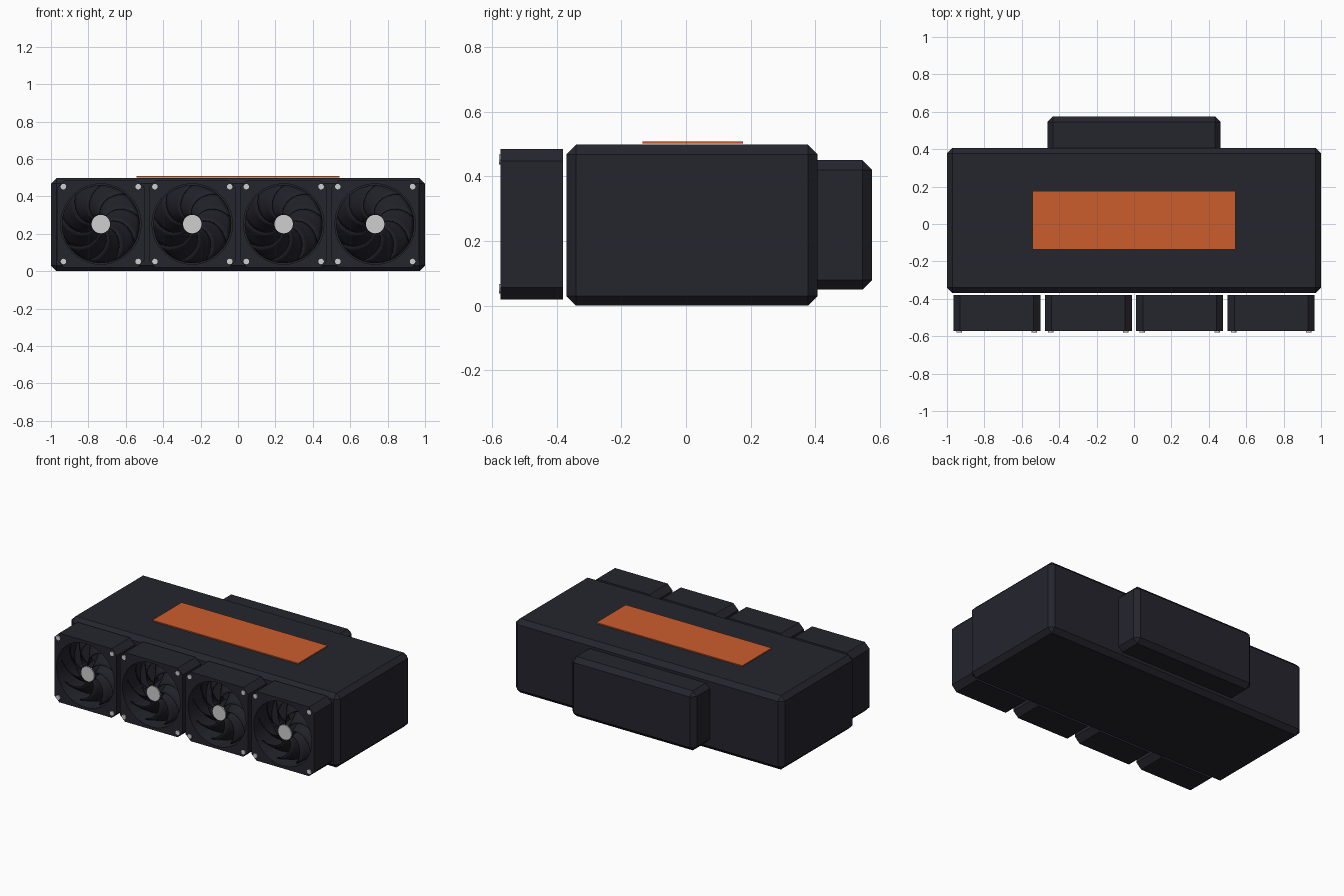
import bpy, bmesh, math
from mathutils import Matrix, Vector

old = bpy.data.objects.get("Cube")
if old:
    bpy.data.objects.remove(old, do_unlink=True)


def material(name, rgb, rough=0.6):
    m = bpy.data.materials.new(name)
    m.use_nodes = True
    m.diffuse_color = (*rgb, 1)
    bsdf = m.node_tree.nodes["Principled BSDF"]
    bsdf.inputs["Base Color"].default_value = (*rgb, 1)
    bsdf.inputs["Roughness"].default_value = rough
    return m


DARK = material("dark_charcoal", (0.018, 0.018, 0.027))
BLADE = material("blade_charcoal", (0.015, 0.015, 0.022))
ORANGE = material("burnt_orange", (0.60, 0.11, 0.026))
SILVER = material("silver", (0.62, 0.62, 0.63))


def finish(bm, name, mat):
    bmesh.ops.recalc_face_normals(bm, faces=bm.faces)
    mesh = bpy.data.meshes.new(name)
    bm.to_mesh(mesh)
    bm.free()
    mesh.materials.append(mat)
    obj = bpy.data.objects.new(name, mesh)
    bpy.context.collection.objects.link(obj)
    return obj


def box(name, low, high, mat, chamfer=0.0):
    low, high = Vector(low), Vector(high)
    bm = bmesh.new()
    bmesh.ops.create_cube(bm, size=1)
    bmesh.ops.scale(bm, vec=high - low, verts=bm.verts)
    bmesh.ops.translate(bm, vec=(low + high) / 2, verts=bm.verts)
    if chamfer:
        bmesh.ops.bevel(bm, geom=bm.edges[:], offset=chamfer, segments=1, affect='EDGES')
    return finish(bm, name, mat)


def disc(name, x, z, radius, y_front, y_back, mat, sides=24):
    """Cylinder whose axis runs front to back."""
    bm = bmesh.new()
    place = Matrix.Translation((x, (y_front + y_back) / 2, z)) @ Matrix.Rotation(math.pi / 2, 4, 'X')
    bmesh.ops.create_cone(bm, cap_ends=True, segments=sides, radius1=radius, radius2=radius,
                          depth=y_back - y_front, matrix=place)
    return finish(bm, name, mat)


FRONT, BACK = -0.573, -0.38
FAN_Z, HALF, CORNER, BORE = 0.252, 0.2325, 0.037, 0.215


def fan_frame(name, x):
    """Square frame with clipped corners and a round bore."""
    bm = bmesh.new()
    a, b = HALF, HALF - CORNER
    outer = [(a, -b), (a, b), (b, a), (-b, a), (-a, b), (-a, -b), (-b, -a), (b, -a)]
    count = 48
    inner = [(BORE * math.cos(math.tau * i / count), BORE * math.sin(math.tau * i / count))
             for i in range(count)]
    for ring in (outer, inner):
        vs = [bm.verts.new((x + u, FRONT, FAN_Z + v)) for u, v in ring]
        for i, v in enumerate(vs):
            bm.edges.new((v, vs[(i + 1) % len(vs)]))
    bmesh.ops.triangle_fill(bm, edges=bm.edges[:], use_beauty=True, normal=(0, -1, 0))
    ext = bmesh.ops.extrude_face_region(bm, geom=bm.faces[:], use_keep_orig=True)
    moved = [g for g in ext["geom"] if isinstance(g, bmesh.types.BMVert)]
    bmesh.ops.translate(bm, vec=(0, BACK - FRONT, 0), verts=moved)
    return finish(bm, name, DARK)


def fan_blades(name, x, blades=9, steps=8, across=4):
    """Swept, pitched blades around the hub."""
    bm = bmesh.new()
    for k in range(blades):
        grid = []
        for i in range(steps + 1):
            t = i / steps
            r = 0.045 + t * 0.162
            row = []
            for j in range(across + 1):
                s = j / across - 0.5
                ang = math.tau * k / blades - 0.85 * t ** 1.3 + s * 0.72
                y = -0.485 + s * 0.10
                row.append(bm.verts.new((x + r * math.cos(ang), y, FAN_Z + r * math.sin(ang))))
            grid.append(row)
        for i in range(steps):
            for j in range(across):
                bm.faces.new((grid[i][j], grid[i + 1][j], grid[i + 1][j + 1], grid[i][j + 1]))
    obj = finish(bm, name, BLADE)
    for p in obj.data.polygons:
        p.use_smooth = True
    mod = obj.modifiers.new("thickness", 'SOLIDIFY')
    mod.thickness = 0.006
    mod.offset = 0
    return obj


# Main housing, rear block and label plate
box("main_housing", (-1, -0.37, 0), (1, 0.407, 0.498), DARK, 0.03)
box("rear_block", (-0.463, 0.35, 0.05), (0.463, 0.576, 0.45), DARK, 0.03)
box("top_plate", (-0.543, -0.135, 0.501), (0.543, 0.177, 0.508), ORANGE)

# Row of four fans
for n in range(4):
    cx = (n - 1.5) * 0.489
    tag = str(n + 1)
    fan_frame("fan_frame_" + tag, cx)
    fan_blades("fan_blades_" + tag, cx)
    disc("fan_hub_" + tag, cx, FAN_Z, 0.052, -0.545, -0.41, BLADE)
    disc("hub_cap_" + tag, cx, FAN_Z, 0.05, -0.552, -0.544, SILVER)
    for sx in (-1, 1):
        for sz in (-1, 1):
            disc("fan_screw_" + tag, cx + sx * 0.2, FAN_Z + sz * 0.2, 0.015,
                 FRONT - 0.006, FRONT + 0.01, SILVER, 12)
